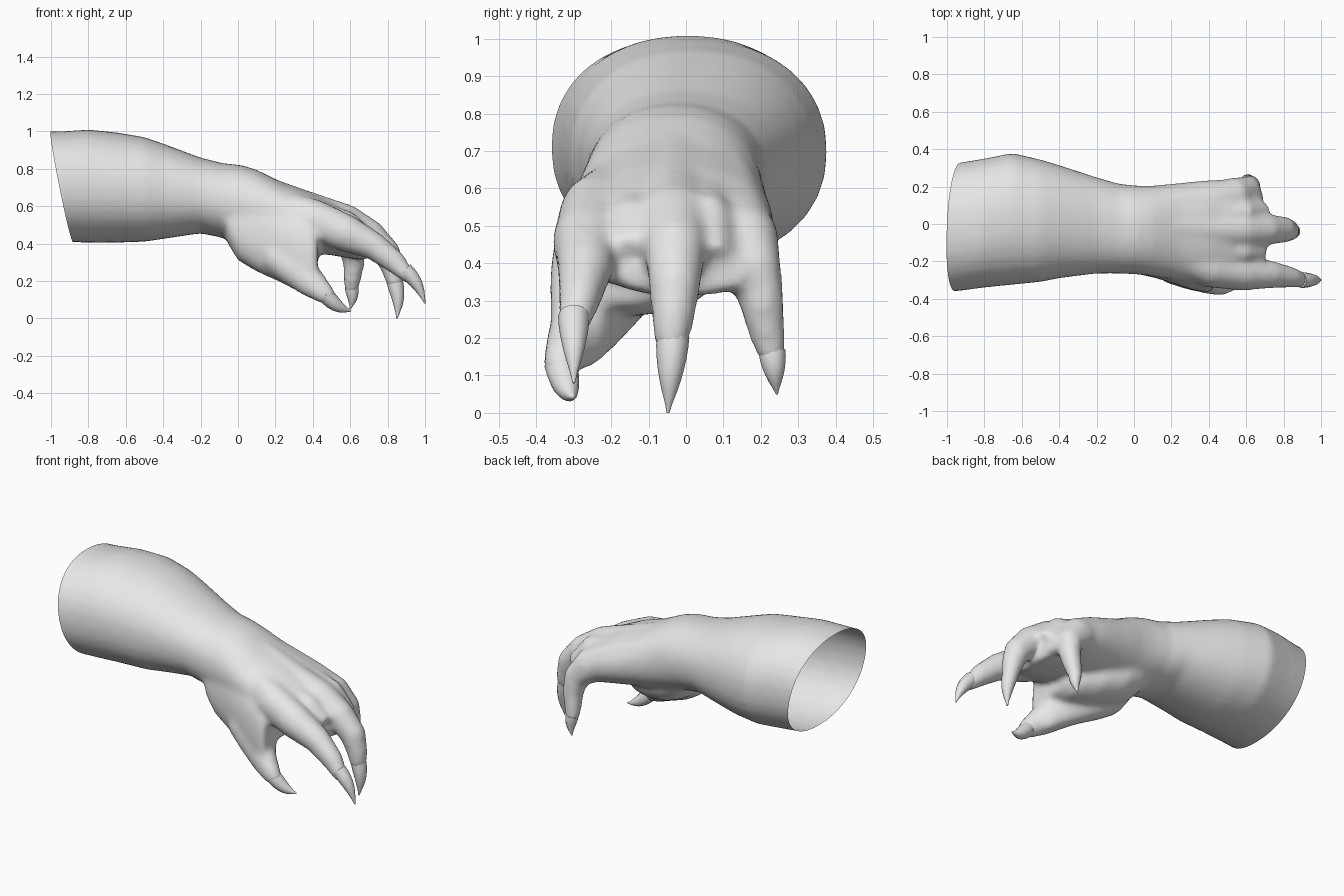
import bpy, bmesh, math
from mathutils import Vector

cube = bpy.data.objects.get("Cube")
if cube:
    bpy.data.objects.remove(cube, do_unlink=True)

grey = bpy.data.materials.new("pale grey")
grey.use_nodes = True
grey.diffuse_color = (0.8, 0.8, 0.8, 1)
grey.node_tree.nodes["Principled BSDF"].inputs["Base Color"].default_value = (0.8, 0.8, 0.8, 1)


def tube(bm, path, sides=16, upright=False, power=1.0):
    """Loft closed oval rings along (x, y, z, half width, half height)."""
    rings = []
    pts = [Vector(p[:3]) for p in path]
    for i, (x, y, z, w, h) in enumerate(path):
        t = pts[min(i + 1, len(pts) - 1)] - pts[max(i - 1, 0)]
        t = Vector((1, 0, 0)) if upright else t.normalized()
        side = Vector((0, 1, 0))
        side = (side - t * side.dot(t)).normalized()
        up = t.cross(side)
        ring = []
        for k in range(sides):
            a = math.tau * k / sides
            c, s = math.cos(a), math.sin(a)
            c = math.copysign(abs(c) ** power, c)
            s = math.copysign(abs(s) ** power, s)
            ring.append(bm.verts.new(pts[i] + side * c * w + up * s * h))
        rings.append(ring)
    for a, b in zip(rings, rings[1:]):
        for k in range(sides):
            n = (k + 1) % sides
            bm.faces.new((a[k], a[n], b[n], b[k]))
    bm.faces.new(rings[0][::-1])
    bm.faces.new(rings[-1])


def add_object(name, bm):
    bmesh.ops.recalc_face_normals(bm, faces=bm.faces)
    mesh = bpy.data.meshes.new(name)
    bm.to_mesh(mesh)
    bm.free()
    mesh.materials.append(grey)
    obj = bpy.data.objects.new(name, mesh)
    bpy.context.collection.objects.link(obj)
    return obj


def ovals(sections):
    """Turn (x, y right, y left, z bottom, z top) into tube rings."""
    return [(x, (a + b) / 2, (c + d) / 2, (b - a) / 2, (d - c) / 2)
            for x, a, b, c, d in sections]


# Forearm and palm
arm = ovals([
    (-1.15, -.37, .31, .42, 1.0), (-.95, -.36, .325, .41, 1.0),
    (-.8, -.34, .35, .405, 1.01), (-.65, -.325, .38, .405, .995),
    (-.5, -.31, .345, .41, .97), (-.4, -.29, .315, .425, .935),
    (-.2, -.265, .25, .455, .86), (-.08, -.265, .215, .43, .83),
    (.02, -.27, .205, .40, .82), (.1, -.28, .205, .385, .795),
    (.25, -.305, .22, .37, .72), (.4, -.325, .235, .35, .665),
    (.52, -.315, .24, .335, .61), (.6, -.28, .235, .32, .55),
    (.665, -.22, .2, .31, .46), (.69, -.17, .16, .32, .42)])

# Flank from the back of the hand to the thumb, and the slope of the palm
thumb_ball = ovals([
    (-.06, -.25, -.02, .41, .64), (0, -.265, -.03, .31, .66),
    (.1, -.285, -.05, .25, .66), (.2, -.315, -.09, .205, .62),
    (.3, -.35, -.14, .155, .58), (.38, -.365, -.19, .115, .54),
    (.425, -.36, -.23, .12, .48)])
palm_slope = ovals([
    (-.06, -.2, .1, .415, .6), (.02, -.22, .12, .33, .6),
    (.12, -.24, .12, .29, .55), (.25, -.26, .08, .265, .5),
    (.36, -.28, .02, .26, .46), (.43, -.28, -.05, .29, .42)])

# Webs between the fingers
right_web = [(.35, -.13, .57, .07, .08), (.57, -.15, .48, .07, .10),
             (.68, -.15, .41, .05, .07)]
left_web = [(.35, .05, .58, .07, .08), (.57, .065, .485, .07, .11),
            (.67, .08, .385, .05, .085)]

# Digits from the back of the hand down to the nail bed
thumb = [(.2, -.22, .34, .10, .10), (.31, -.27, .265, .085, .10),
         (.40, -.31, .185, .065, .08), (.465, -.335, .13, .05, .056),
         (.505, -.34, .10, .036, .038)]
index = [(.15, -.15, .64, .07, .07), (.4, -.24, .53, .10, .11),
         (.58, -.265, .455, .093, .10), (.73, -.27, .385, .075, .075),
         (.84, -.285, .30, .056, .062), (.9, -.30, .235, .042, .042),
         (.92, -.30, .205, .03, .03)]
middle = [(.15, -.02, .69, .07, .07), (.4, -.03, .565, .10, .105),
          (.58, -.03, .51, .10, .10), (.71, -.03, .44, .085, .085),
          (.8, -.03, .345, .07, .075), (.83, -.035, .25, .058, .058),
          (.84, -.04, .185, .046, .046), (.842, -.042, .165, .036, .036)]
little = [(.18, .11, .64, .07, .07), (.4, .13, .53, .09, .10),
          (.54, .155, .46, .095, .10), (.61, .185, .38, .072, .075),
          (.62, .203, .29, .06, .058), (.61, .217, .21, .05, .048),
          (.606, .232, .15, .038, .038), (.605, .236, .135, .03, .03)]

bm = bmesh.new()
tube(bm, arm, 32, upright=True, power=.92)
tube(bm, thumb_ball, 24, upright=True, power=.85)
tube(bm, palm_slope, 24, upright=True)
for part in (right_web, left_web, thumb, index, middle, little):
    tube(bm, part)
body = add_object("clawed_forearm", bm)

# Fuse the parts into one soft skin
remesh = body.modifiers.new("fuse", 'REMESH')
remesh.mode = 'VOXEL'
remesh.voxel_size = .016
smooth = body.modifiers.new("soften", 'SMOOTH')
smooth.factor = .5
smooth.iterations = 10
bpy.context.view_layer.update()
deps = bpy.context.evaluated_depsgraph_get()
skin = bpy.data.meshes.new_from_object(body.evaluated_get(deps))
body.modifiers.clear()

# Slice off the back so the sleeve is an open shell
bm = bmesh.new()
bm.from_mesh(skin)
bmesh.ops.bisect_plane(bm, geom=bm.verts[:] + bm.edges[:] + bm.faces[:],
                       plane_co=(-1, 0, 1), plane_no=(1, -.04, .2),
                       clear_inner=True)
bm.to_mesh(skin)
bm.free()
body.data = skin
skin.shade_smooth()

# Curved claws: base, tip, base radius, bend
claws = {
    "thumb_claw": ((.465, -.335, .13), (.605, -.30, .04), .044, (0, 0, -.02)),
    "index_claw": ((.892, -.30, .26), (1.0, -.30, .08), .042, (.012, 0, .01)),
    "middle_claw": ((.836, -.035, .205), (.85, -.048, 0), .044, (.012, 0, 0)),
    "little_claw": ((.607, .23, .165), (.60, .243, .05), .036, (.008, 0, 0)),
}
for name, (base, tip, radius, bend) in claws.items():
    base, tip, bend = Vector(base), Vector(tip), Vector(bend)
    path = []
    for i in range(8):
        t = i / 7
        p = base.lerp(tip, t) + bend * math.sin(math.pi * t)
        r = radius * max(.08, 1 - t ** 1.9)
        path.append((*p, r, r))
    bm = bmesh.new()
    tube(bm, path, 12)
    claw = add_object(name, bm)
    bpy.ops.object.select_all(action='DESELECT')
    claw.select_set(True)
    bpy.context.view_layer.objects.active = claw
    bpy.ops.object.shade_smooth_by_angle(angle=math.radians(50))
